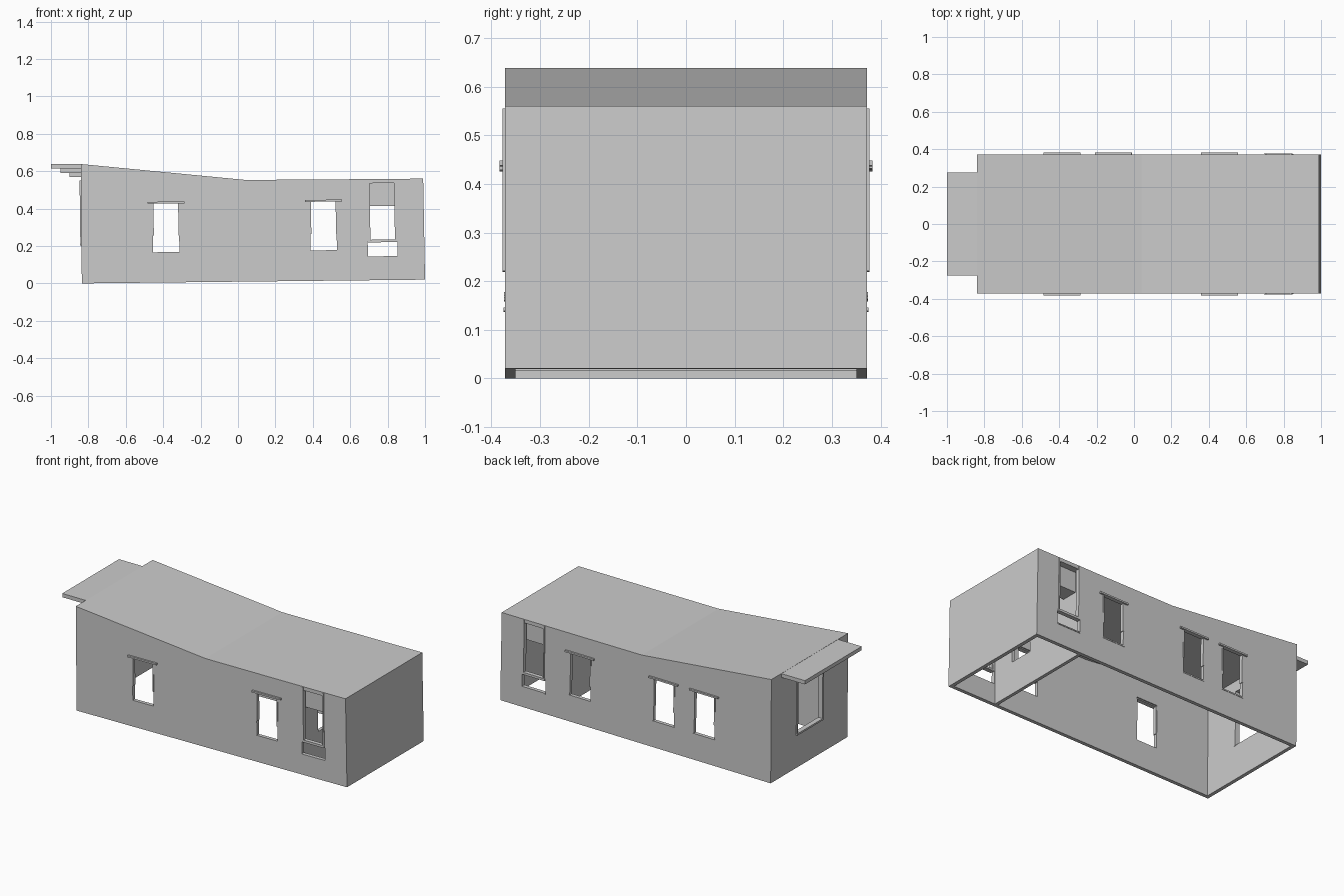
import bpy, bmesh
from mathutils import Vector, Matrix

if "Cube" in bpy.data.objects:
    bpy.data.objects.remove(bpy.data.objects["Cube"])

TILT = Matrix.Rotation(-0.012, 4, 'Y')   # the whole building leans slightly
Y = 0.372                                # half depth
T = 0.022                                # wall thickness


def make(name, bm):
    bmesh.ops.recalc_face_normals(bm, faces=bm.faces)
    me = bpy.data.meshes.new(name)
    bm.to_mesh(me)
    bm.free()
    ob = bpy.data.objects.new(name, me)
    bpy.context.collection.objects.link(ob)
    return ob


def box(name, x, y, z, tilt=True):
    """Box from (min, max) ranges, leaning with the building."""
    bm = bmesh.new()
    bmesh.ops.create_cube(bm, size=1)
    c = Vector(((x[0] + x[1]) / 2, (y[0] + y[1]) / 2, (z[0] + z[1]) / 2))
    for v in bm.verts:
        p = Vector((v.co.x * (x[1] - x[0]), v.co.y * (y[1] - y[0]), v.co.z * (z[1] - z[0])))
        v.co = c + (TILT @ p if tilt else p)
    return make(name, bm)


def prism(name, profile, y):
    """Side profile (x, z) extruded along y."""
    bm = bmesh.new()
    f = bm.faces.new([bm.verts.new((px, -y, pz)) for px, pz in profile])
    r = bmesh.ops.extrude_face_region(bm, geom=[f])
    bmesh.ops.translate(bm, vec=(0, 2 * y, 0),
                        verts=[g for g in r['geom'] if isinstance(g, bmesh.types.BMVert)])
    return make(name, bm)


def cut(ob, cutter):
    m = ob.modifiers.new("cut", 'BOOLEAN')
    m.operation = 'DIFFERENCE'
    m.solver = 'EXACT'
    m.object = cutter
    bpy.context.view_layer.objects.active = ob
    bpy.ops.object.modifier_apply(modifier=m.name)
    bpy.data.objects.remove(cutter)


def span(side, a, b):
    """Range of y measured outwards on the front (-1) or back (+1) wall."""
    return tuple(sorted((side * a, side * b)))


# hollow shell with a kinked roof and an open underside
shell = prism("building_shell", [(-.835, 0), (1, .02), (.99, .56), (.5, .556),
                                 (.04, .553), (-.84, .638)], Y)
cut(shell, prism("cavity", [(-.813, -.05), (.979, -.05), (.97, .54), (.5, .536),
                            (.04, .533), (-.818, .616)], Y - T))

# side windows: opening, lintel, jamb trims and sill
windows = [(-1, -.385, .165), (-1, .457, .175), (1, -.385, .165),
           (1, -.11, .168), (1, .457, .175)]
for s, x, z in windows:
    cut(shell, box("cutter", (x - .07, x + .07), span(s, .3, .45), (z, z + .268)))
    box("window_lintel", (x - .098, x + .098), span(s, Y - .015, Y + .011), (z + .262, z + .272))
    for e in (-1, 1):
        box("window_jamb", span(1, x + e * .07 - .004, x + e * .07 + .004),
            span(s, Y - .02, Y + .002), (z + .09, z + .262))
    box("window_sill", (x - .076, x + .076), span(s, Y - .02, Y + .002), (z - .006, z + .002))

# tall openings near the right end, with lower hatch and crossbar
for s in (-1, 1):
    cut(shell, box("cutter", (.702, .843), span(s, .3, .45), (.228, .536)))
    cut(shell, box("cutter", (.694, .852), span(s, .3, .45), (.142, .221)))
    for x in (.702, .841):
        box("tall_opening_trim", (x - .004, x + .004), span(s, Y - .02, Y + .005), (.225, .555))
    box("opening_crossbar", (.696, .848), span(s, Y - .02, Y + .005), (.22, .234))
    box("hatch_sill", (.694, .852), span(s, Y - .02, Y + .003), (.138, .145))
    # boxed beam hanging behind the opening
    box("ceiling_beam", (.69, .972), span(s, .23, .33), (.415, .543))

# left end window
cut(shell, box("cutter", (-.9, -.78), (-.12, .12), (.21, .55)))
for s in (-1, 1):
    box("end_window_jamb", (-.845, -.815), span(s, .117, .127), (.21, .55))
box("end_window_sill", (-.845, -.815), (-.127, .127), (.202, .213))

# inner partition with a window
partition = prism("partition_wall", [(.67, .016), (.69, .016), (.687, .545), (.667, .545)], Y - T)
cut(partition, box("cutter", (.6, .75), (-.206, -.055), (.215, .42)))

# stepped canopy over the left end
for name, x, w, z in (("canopy_slab", -1, .275, (.614, .637)),
                      ("canopy_middle_step", -.95, .2, (.59, .614)),
                      ("canopy_lower_step", -.9, .15, (.57, .59))):
    box(name, (x, -.83), (-w, w), z, tilt=False)
